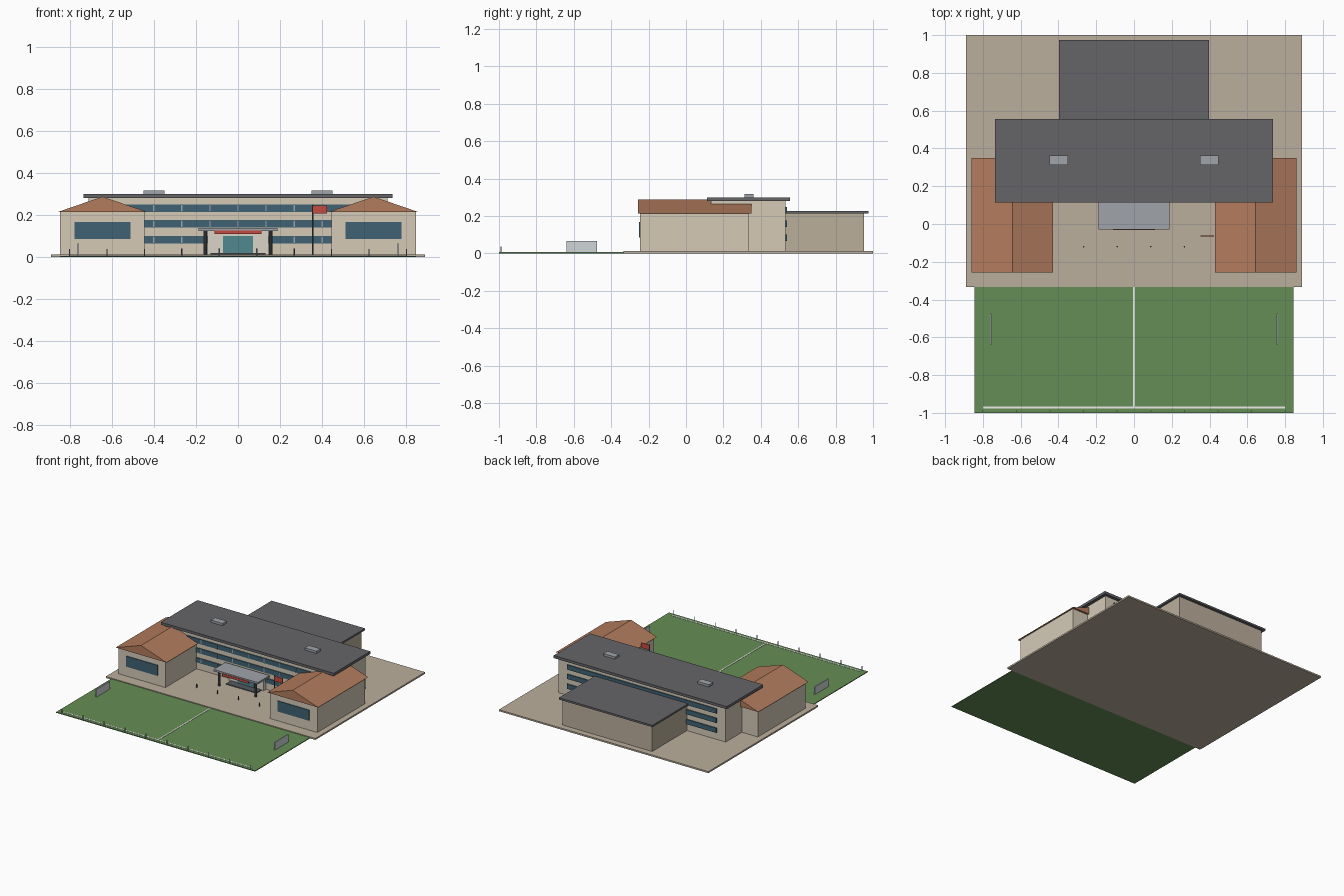
import bpy, bmesh
from math import pi

if "Cube" in bpy.data.objects:
    bpy.data.objects.remove(bpy.data.objects["Cube"])

def mat(name, r, g, b):
    m = bpy.data.materials.new(name)
    m.diffuse_color = (r, g, b, 1)
    m.use_nodes = True
    m.node_tree.nodes["Principled BSDF"].inputs["Base Color"].default_value = m.diffuse_color
    return m

PAVING = mat("paving", .50, .43, .34)
GRASS = mat("grass", .13, .27, .09)
WHITE = mat("white", .85, .85, .82)
WALL = mat("wall", .66, .59, .47)
HALL = mat("hall_wall", .50, .43, .33)
DARK = mat("dark_roof", .13, .13, .14)
TILE = mat("tile", .45, .20, .11)
GLASS = mat("glass", .05, .12, .17)
TEAL = mat("door_glass", .08, .25, .27)
METAL = mat("metal", .35, .37, .40)
STEEL = mat("dark_steel", .09, .10, .11)
NET = mat("net", .62, .66, .68)
RED = mat("red", .55, .07, .05)
CREAM = mat("cream", .70, .66, .58)


def mesh_object(name, bm, material):
    me = bpy.data.meshes.new(name)
    bm.to_mesh(me)
    bm.free()
    ob = bpy.data.objects.new(name, me)
    me.materials.append(material)
    bpy.context.collection.objects.link(ob)
    return ob


def box(name, x, y, z, material):
    """Box from (min, max) ranges."""
    bm = bmesh.new()
    bmesh.ops.create_cube(bm, size=1)
    for v in bm.verts:
        v.co = [r[0] if c < 0 else r[1] for c, r in zip(v.co, (x, y, z))]
    return mesh_object(name, bm, material)


def post(name, x, y, z0, z1, r, material, sides=8):
    bm = bmesh.new()
    bmesh.ops.create_cone(bm, cap_ends=True, segments=sides, radius1=r, radius2=r, depth=z1 - z0)
    bmesh.ops.translate(bm, verts=bm.verts, vec=(x, y, (z0 + z1) / 2))
    return mesh_object(name, bm, material)


def gable(name, x0, x1, y0, y1, z0, z1, material):
    """Solid triangular roof with its ridge along y."""
    bm = bmesh.new()
    tri = [bm.verts.new(p) for p in ((x0, y0, z0), (x1, y0, z0), ((x0 + x1) / 2, y0, z1))]
    face = bm.faces.new(tri)
    out = bmesh.ops.extrude_face_region(bm, geom=[face])
    verts = [g for g in out["geom"] if isinstance(g, bmesh.types.BMVert)]
    bmesh.ops.translate(bm, verts=verts, vec=(0, y1 - y0, 0))
    bmesh.ops.recalc_face_normals(bm, faces=bm.faces)
    return mesh_object(name, bm, material)


G = .012  # paving level
F = .006  # grass level

# Ground
box("plaza", (-.89, .89), (-.333, 1), (0, G), PAVING)
box("sports_field", (-.845, .845), (-1, -.333), (0, F), GRASS)
box("centre_line", (-.005, .005), (-.97, -.333), (F, F + .002), WHITE)
box("touch_line", (-.8, .8), (-.977, -.967), (F, F + .002), WHITE)

# Main block
box("main_walls", (-.71, .71), (.133, .532), (G, .281), WALL)
box("main_roof", (-.735, .735), (.113, .556), (.28, .3), DARK)
for z in (.065, .141, .213):
    for side, y in (("front", (.126, .14)), ("back", (.525, .540))):
        box(side + "_window_band", (-.635, .635), y, (z, z + .036), GLASS)
    for i in range(-4, 5):
        x = i * .1335
        box("mullion", (x - .003, x + .003), (.124, .14), (z, z + .036), METAL)

# Hall at the rear
box("hall_walls", (-.38, .38), (.53, .953), (G, .213), HALL)
box("hall_roof", (-.397, .397), (.532, .975), (.212, .226), DARK)

# Mirrored parts
for s in (-1, 1):
    def span(a, b):
        return tuple(sorted((s * a, s * b)))
    box("wing_walls", span(.445, .845), (-.245, .335), (G, .214), WALL)
    gable("wing_roof", *span(.428, .86), -.257, .35, .213, .287, TILE)
    box("wing_window", span(.51, .777), (-.250, -.24), (.086, .167), GLASS)
    box("roof_unit", span(.35, .448), (.312, .362), (.3, .317), METAL)
    box("goal", span(.755, .763), (-.64, -.475), (F, .065), NET)
    post("canopy_column", s * .155, -.005, G, .125, .009, STEEL, 10)

# Entrance
box("entrance_surround", (-.145, .145), (.1, .14), (G, .124), CREAM)
box("entrance_door", (-.072, .072), (.094, .11), (G, .1), TEAL)
box("entrance_step", (-.13, .13), (.04, .11), (G, .018), STEEL)
box("entrance_canopy", (-.188, .188), (-.028, .115), (.123, .137), METAL)
box("entrance_fascia", (-.112, .112), (-.032, -.022), (.109, .127), RED)

# Flag
post("flagpole", .355, -.063, G, .25, .003, STEEL)
box("flag", (.355, .424), (-.065, -.061), (.207, .246), RED)

# Bollards and fence posts
for i in range(-3, 4, 2):
    post("bollard", i * .089, -.12, G, .04, .004, STEEL)
for i in range(-9, 10, 2):
    post("fence_post", i * .089, -.99, F, .038, .003, METAL, 6)
